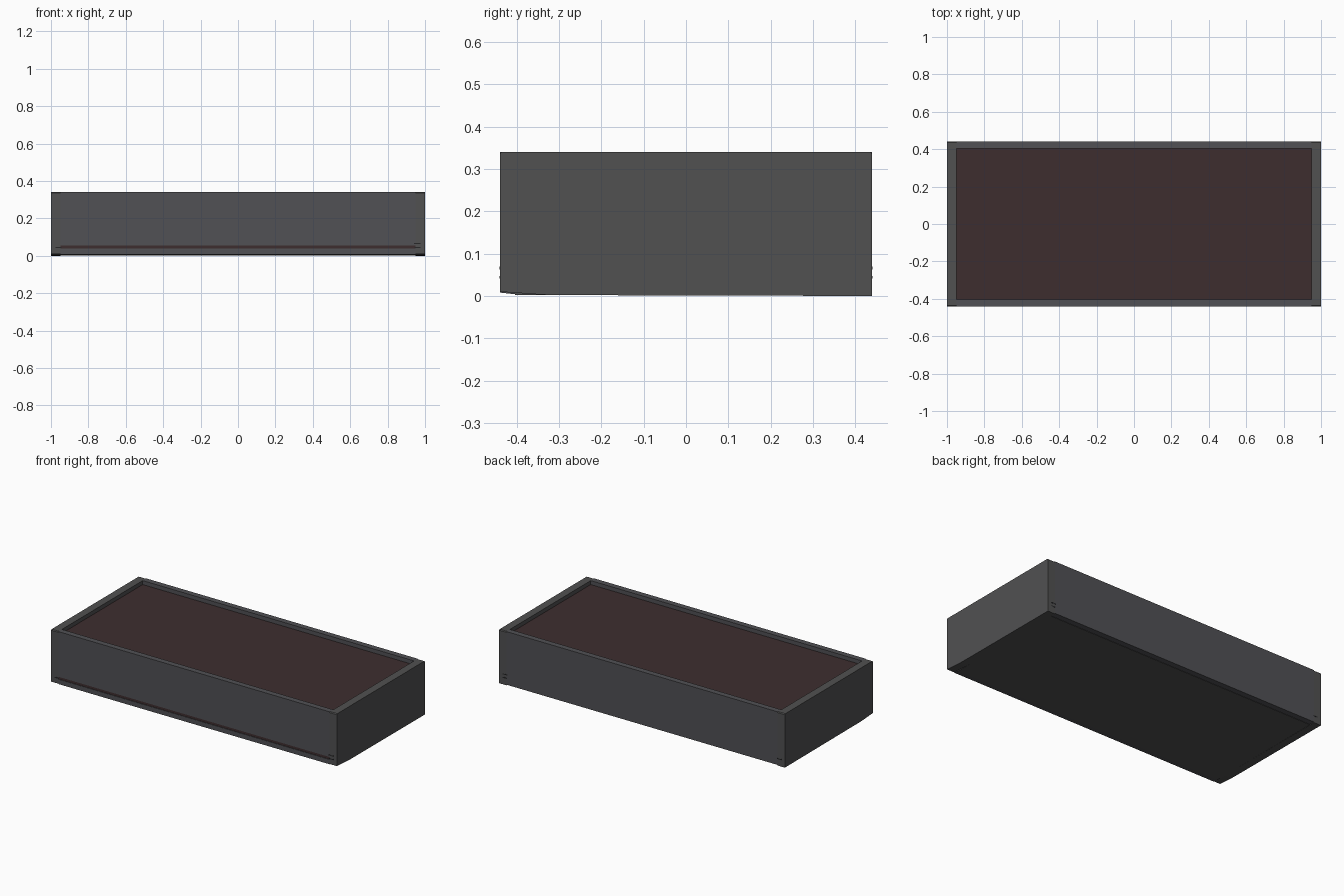
import bpy, bmesh

if "Cube" in bpy.data.objects:
    bpy.data.objects.remove(bpy.data.objects["Cube"])


def material(name, rgb):
    m = bpy.data.materials.new(name)
    m.diffuse_color = (*rgb, 1)
    m.use_nodes = True
    m.node_tree.nodes["Principled BSDF"].inputs["Base Color"].default_value = m.diffuse_color
    return m


LONG_GREY = material("cool grey panel", (0.082, 0.082, 0.09))
END_GREY = material("neutral grey panel", (0.082, 0.082, 0.083))
SOIL = material("dark brown soil", (0.047, 0.027, 0.028))
DARK = material("charcoal joint", (0.02, 0.02, 0.022))

X, Y, H = 1.0, 0.44, 0.34        # half length, half depth, height
TX, TY = 0.05, 0.036             # end and long wall thickness


def finish(name, bm, mat, bevel=0.0):
    bmesh.ops.recalc_face_normals(bm, faces=bm.faces)
    me = bpy.data.meshes.new(name)
    bm.to_mesh(me)
    bm.free()
    me.materials.append(mat)
    ob = bpy.data.objects.new(name, me)
    bpy.context.collection.objects.link(ob)
    if bevel:
        mod = ob.modifiers.new("edge chamfer", 'BEVEL')
        mod.width = bevel
        mod.segments = 1
    return ob


def box(name, lo, hi, mat, bevel=0.0):
    bm = bmesh.new()
    bmesh.ops.create_cube(bm, size=1)
    for v in bm.verts:
        for i in range(3):
            v.co[i] = lo[i] if v.co[i] < 0 else hi[i]
    return finish(name, bm, mat, bevel)


def extrude_x(name, profile, x0, x1, mat):
    bm = bmesh.new()
    face = bm.faces.new([bm.verts.new((x0, y, z)) for y, z in profile])
    ext = bmesh.ops.extrude_face_region(bm, geom=[face])
    for g in ext["geom"]:
        if isinstance(g, bmesh.types.BMVert):
            g.co.x = x1
    return finish(name, bm, mat)


# End walls run the full depth, with a slight rise at the front foot
for side, name in ((-1, "left_end_wall"), (1, "right_end_wall")):
    x0, x1 = sorted((side * X, side * (X - TX)))
    extrude_x(name, [(-Y, 0.01), (-0.34, 0.003), (-0.3, 0.002), (Y, 0.0), (Y, H - 0.005),
                     (Y - 0.005, H), (-Y + 0.005, H), (-Y, H - 0.005)],
              x0, x1, END_GREY)

# Long walls; the front one is split by a narrow slot
IX = X - TX
box("back_wall", (-IX, Y - TY, 0.004), (IX, Y, H), LONG_GREY)
box("front_wall", (-IX, -Y, 0.054), (IX, -Y + TY, H), LONG_GREY)
extrude_x("front_rail", [(-Y, 0.008), (-Y, 0.038), (-Y + TY, 0.038), (-Y + TY, 0.004)],
          -IX, IX, LONG_GREY)

# Floor board
box("floor_board", (-IX, -Y + TY, 0.002), (IX, Y - TY, 0.036), END_GREY)

# Soil fill, and the tongue that shows in the front slot
box("soil_fill", (-IX, -Y + TY, 0.036), (IX, Y - TY, 0.315), SOIL)
box("slot_tongue", (-IX, -Y + 0.003, 0.038), (IX, -Y + TY, 0.054), SOIL)

# Small joint marks at the lower corners of the front and back
for y, face in ((-Y, "front"), (Y, "back")):
    for s, side in ((-1, "left"), (1, "right")):
        for z, x_in, x_out, part in ((0.044, 0.945, 0.975, "lower"),
                                     (0.066, 0.94, 0.975, "upper")):
            if part == "upper" and s < 0:
                continue
            x0, x1 = sorted((s * x_in, s * x_out))
            box(f"{face}_{side}_{part}_joint", (x0, y - 0.001, z - 0.003),
                (x1, y + 0.001, z + 0.003), DARK)
